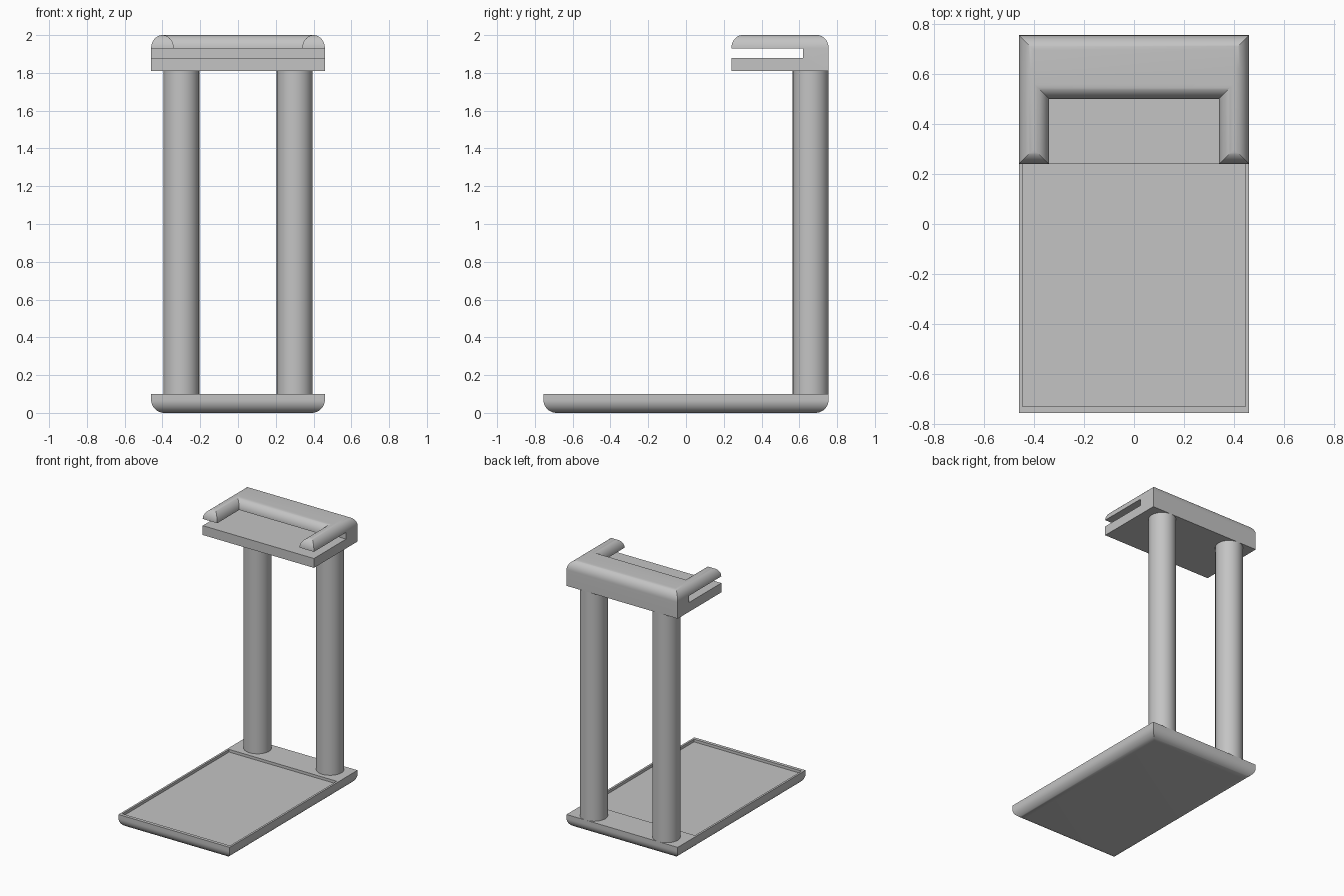
import bpy, bmesh, math

if "Cube" in bpy.data.objects:
    bpy.data.objects.remove(bpy.data.objects["Cube"], do_unlink=True)

# Single matte grey for every part
grey = bpy.data.materials.new("plain grey")
grey.use_nodes = True
COLOUR = (0.55, 0.55, 0.55, 1)
grey.diffuse_color = COLOUR
grey.node_tree.nodes["Principled BSDF"].inputs["Base Color"].default_value = COLOUR

HALF_X, HALF_Y = 0.46, 0.755
STEPS = 12


def finish(name, bm):
    """Weld, turn into an object, colour and shade."""
    bmesh.ops.remove_doubles(bm, verts=bm.verts, dist=1e-5)
    bmesh.ops.recalc_face_normals(bm, faces=bm.faces)
    mesh = bpy.data.meshes.new(name)
    bm.to_mesh(mesh)
    bm.free()
    mesh.materials.append(grey)
    obj = bpy.data.objects.new(name, mesh)
    bpy.context.collection.objects.link(obj)
    bpy.ops.object.select_all(action="DESELECT")
    obj.select_set(True)
    bpy.context.view_layer.objects.active = obj
    bpy.ops.object.shade_smooth_by_angle(angle=math.radians(30))
    return obj


def loft(bm, rings):
    """Bridge rings of equal length and return their vertices."""
    loops = [[bm.verts.new(p) for p in ring] for ring in rings]
    for a, b in zip(loops, loops[1:]):
        for i in range(len(a)):
            j = (i + 1) % len(a)
            bm.faces.new((a[i], a[j], b[j], b[i]))
    return loops


def rect(x, y0, y1, z):
    return [(-x, y0, z), (x, y0, z), (x, y1, z), (-x, y1, z)]


def quarter(i):
    t = math.pi / 2 * i / STEPS
    return 1 - math.cos(t), math.sin(t)


# Base: rounded underside, sunken tray in front of the posts
R, TOP = 0.07, 0.10
bm = bmesh.new()
rings = []
for i in reversed(range(STEPS + 1)):
    inset, drop = (R * v for v in quarter(i))
    rings.append(rect(HALF_X - inset, inset - HALF_Y, HALF_Y - inset, R - drop))
rings.append(rect(HALF_X, -HALF_Y, HALF_Y, TOP))
for z in (TOP, TOP - 0.02):
    rings.append(rect(HALF_X - 0.015, 0.025 - HALF_Y, 0.53, z))
loops = loft(bm, rings)
bm.faces.new(loops[0])
bm.faces.new(loops[-1])
finish("base_tray", bm)

# Posts
for side, x in (("right", -0.30), ("left", 0.30)):
    bm = bmesh.new()
    bmesh.ops.create_cone(bm, cap_ends=True, segments=64, radius1=0.095,
                          radius2=0.095, depth=1.71)
    bmesh.ops.translate(bm, verts=bm.verts, vec=(x, 0.66, 0.955))
    finish(side + "_post", bm)

# Holder: lower plate and back wall, with a rounded U-shaped lip over a slot
FRONT, SLOT_END, LIP_Z, PLATE_Z, BOTTOM = 0.24, 0.62, 1.93, 1.88, 1.81


def lip(d, z):
    """U outline shrunk by d on every side."""
    x0, x1 = HALF_X - d, 0.34 + d
    half = [(x1, 0.50 + d), (x1, FRONT + d), (x0, FRONT + d),
            (x0, SLOT_END), (x0, HALF_Y - d)]
    return [(x, y, z) for x, y in half] + [(-x, y, z) for x, y in reversed(half)]


bm = bmesh.new()
rings = []
for i in range(STEPS + 1):
    inset, rise = quarter(i)
    rings.append(lip(0.0597 * inset, LIP_Z + (2.0 - LIP_Z) * rise))
loops = loft(bm, rings)
bm.faces.new(loops[-1])
bm.faces.new(loops[0][:4] + loops[0][6:])   # underside of the lip over the slot

profile = [(HALF_Y, LIP_Z), (HALF_Y, BOTTOM), (FRONT, BOTTOM),
           (FRONT, PLATE_Z), (SLOT_END, PLATE_Z), (SLOT_END, LIP_Z)]
right, left = ([bm.verts.new((s * HALF_X, y, z)) for y, z in profile] for s in (-1, 1))
for i in range(len(profile) - 1):
    bm.faces.new((right[i], right[i + 1], left[i + 1], left[i]))
bm.faces.new(right)
bm.faces.new(left)
finish("slotted_holder", bm)
